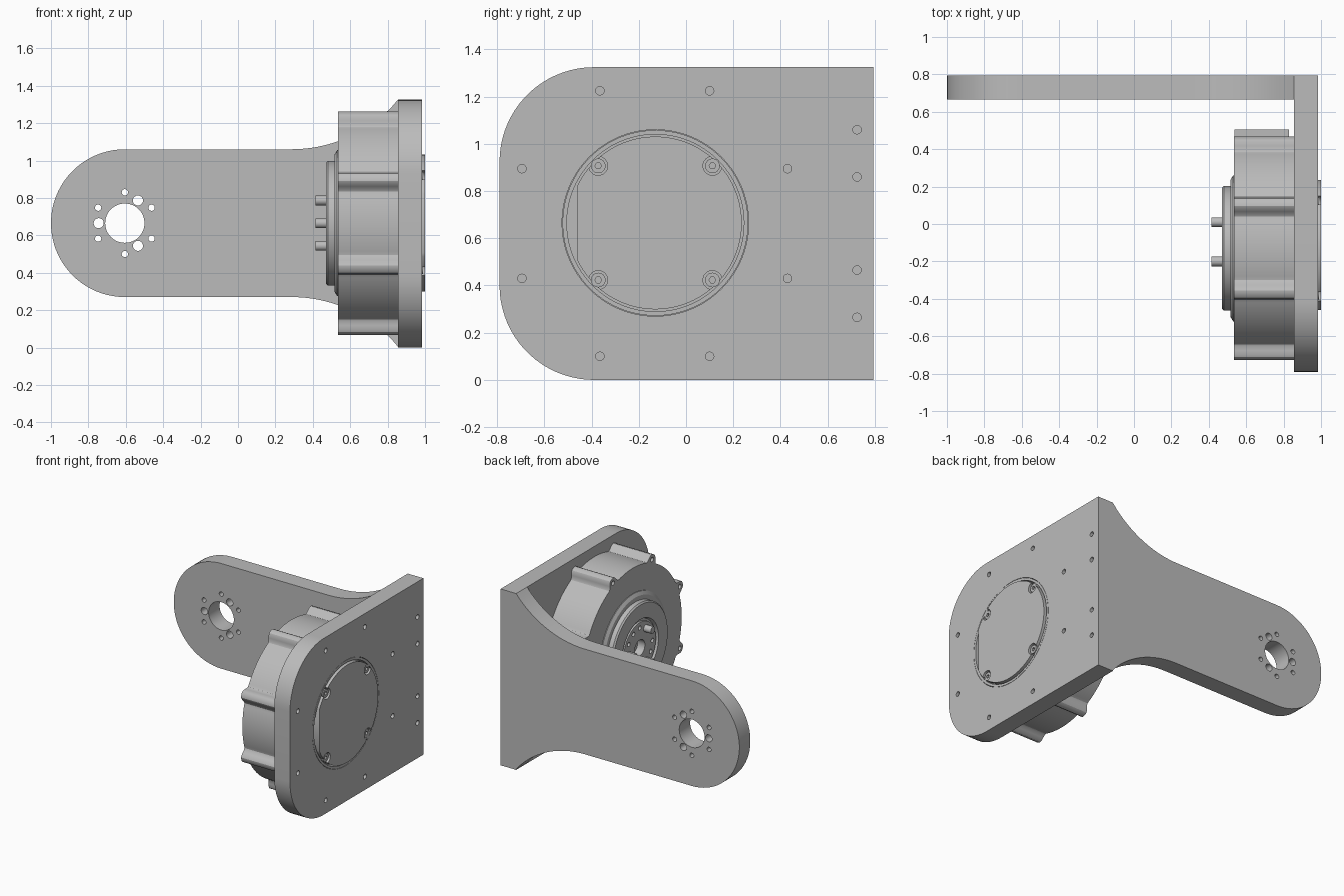
import bpy, bmesh
from math import pi, sin, cos, sqrt, exp, radians

if "Cube" in bpy.data.objects:
    bpy.data.objects.remove(bpy.data.objects["Cube"])

grey = bpy.data.materials.new("machined grey")
grey.use_nodes = True
COLOUR = (0.5, 0.5, 0.5, 1)
grey.diffuse_color = COLOUR
grey.node_tree.nodes["Principled BSDF"].inputs["Base Color"].default_value = COLOUR

CY, CZ = -0.13, 0.665           # motor axis, running along x


def circle(u, v, r, n=48, start=0.0, sweep=2 * pi):
    closed = abs(sweep - 2 * pi) < 1e-6
    steps = n if closed else n - 1
    return [(u + r * cos(start + sweep * i / steps),
             v + r * sin(start + sweep * i / steps)) for i in range(n)]


def polar(r, degrees):
    return CY + r * cos(radians(degrees)), CZ + r * sin(radians(degrees))


def add_prism(bm, pts, axis, lo, hi):
    """Extrude a (u, v) outline along x (u=y) or along y (u=x)."""
    def place(u, v, w):
        return (w, u, v) if axis == "X" else (u, w, v)
    a = [bm.verts.new(place(u, v, lo)) for u, v in pts]
    b = [bm.verts.new(place(u, v, hi)) for u, v in pts]
    bm.faces.new(a)
    bm.faces.new(b[::-1])
    for i in range(len(pts)):
        j = (i + 1) % len(pts)
        bm.faces.new((a[i], b[i], b[j], a[j]))


def make(name, bm):
    bmesh.ops.recalc_face_normals(bm, faces=bm.faces)
    mesh = bpy.data.meshes.new(name)
    bm.to_mesh(mesh)
    bm.free()
    mesh.materials.append(grey)
    ob = bpy.data.objects.new(name, mesh)
    bpy.context.collection.objects.link(ob)
    return ob


def prisms(name, items):
    bm = bmesh.new()
    for item in items:
        add_prism(bm, *item)
    return make(name, bm)


def lathe(name, profile, n=96):
    """Revolve a closed (x, radius) profile around the motor axis."""
    bm = bmesh.new()
    rings = [[bm.verts.new((x, *polar(r, 360 * i / n))) for i in range(n)]
             for x, r in profile]
    for k, ring in enumerate(rings):
        nxt = rings[(k + 1) % len(rings)]
        for i in range(n):
            j = (i + 1) % n
            bm.faces.new((ring[i], nxt[i], nxt[j], ring[j]))
    return make(name, bm)


def select(ob):
    bpy.ops.object.select_all(action="DESELECT")
    ob.select_set(True)
    bpy.context.view_layer.objects.active = ob


def cut(ob, items):
    cutter = prisms("cutter", items)
    cutter.hide_render = True
    mod = ob.modifiers.new("holes", "BOOLEAN")
    mod.operation, mod.solver, mod.object = "DIFFERENCE", "EXACT", cutter
    select(ob)
    bpy.ops.object.modifier_apply(modifier=mod.name)
    bpy.data.objects.remove(cutter)


def smooth(ob, angle=30):
    select(ob)
    bpy.ops.object.shade_smooth_by_angle(angle=radians(angle))


# Upright side plate with two rounded corners
R = 0.4
outline = [(0.795, 0), (0.795, 1.325)]
outline += circle(-0.79 + R, 1.325 - R, R, 20, pi / 2, pi / 2)
outline += circle(-0.79 + R, R, R, 20, pi, pi / 2)
plate = prisms("side_plate", [(outline, "X", 0.855, 0.985)])
spots = [(y, z) for y in (-0.365, 0.1) for z in (0.1, 1.225)]
spots += [(y, z) for y in (-0.695, 0.43) for z in (0.43, 0.895)]
spots += [(0.725, z) for z in (0.265, 0.465, 0.86, 1.06)]
cut(plate, [(circle(CY, CZ, 0.395, 96), "X", 0.8, 1.1)]
    + [(circle(y, z, 0.018, 16), "X", 0.8, 1.1) for y, z in spots])
smooth(plate)

# Rear arm with rounded end, flaring to the full plate height
AX, AR, FR = -0.605, 0.395, 0.75
flare = [(0.285 + 0.57 * i / 16, AR + FR - sqrt(FR ** 2 - (0.57 * i / 16) ** 2))
         for i in range(17)]
flare[-1] = (0.855, 0.66)
outline = [(x, CZ - h) for x, h in flare] + [(x, CZ + h) for x, h in reversed(flare)]
outline += circle(AX, CZ, AR, 40, pi / 2, pi)
arm = prisms("rear_arm", [(outline, "Y", 0.665, 0.795)])
holes = [(AX, CZ, 0.105, 48)]
holes += [(AX + 0.165 * cos(radians(a)), CZ + 0.165 * sin(radians(a)), 0.017, 16)
          for a in range(30, 390, 60)]
holes += [(AX + 0.14 * cos(radians(a)), CZ + 0.14 * sin(radians(a)), 0.027, 20)
          for a in (60, 180, 300)]
cut(arm, [(circle(*h), "Y", 0.5, 0.9) for h in holes])
smooth(arm)

# Motor housing with eight rounded bosses
outline = []
for i in range(384):
    a = 360 * i / 384
    d = radians((a % 45) - 22.5)
    outline.append(polar(0.582 + 0.06 * exp(-(d / 0.07) ** 4), a))
housing = prisms("motor_housing", [(outline, "X", 0.535, 0.855)])
cut(housing, [(circle(*polar(0.605, a + 22.5), 0.017, 16), "X", 0.5, 0.6)
              for a in range(0, 360, 45)])
smooth(housing)

# Connector block on the housing side facing the arm
prisms("connector_block", [([(0.4, 0.56), (0.505, 0.56), (0.505, 0.77), (0.4, 0.77)],
                            "X", 0.536, 0.83)])

# Stepped output flange, with a recessed face inside its ring
flange = lathe("output_flange", [
    (0.54, 0.39), (0.53, 0.39), (0.515, 0.365), (0.515, 0.333), (0.48, 0.333),
    (0.47, 0.323), (0.47, 0.215), (0.49, 0.205), (0.49, 0.19), (0.475, 0.19),
    (0.475, 0.06), (0.54, 0.06)])
cut(flange, [(circle(*polar(0.15, a), 0.016, 16), "X", 0.4, 0.5)
             for a in (30, 60, 90, 150, 180, 210, 270, 300, 330)])
smooth(flange)

# Three drive pegs
pegs = prisms("drive_pegs", [(circle(*polar(0.14, a), 0.026, 24), "X", 0.415, 0.48)
                             for a in (0, 120, 240)])
smooth(pegs)

# Rear of the motor inside the plate opening
smooth(prisms("motor_rear_floor", [(circle(CY, CZ, 0.392, 96), "X", 0.85, 0.93)]))
smooth(lathe("rear_rim", [(0.9, 0.393), (0.985, 0.393), (0.985, 0.375), (0.9, 0.375)]))

# Rear cover with one flat side, notched around the screws
start = pi - 0.45
cover = prisms("rear_cover", [(circle(CY, CZ, 0.366, 96, -start, 2 * start),
                               "X", 0.92, 1.0)])
screws = [polar(0.342, a) for a in (45, 135, 225, 315)]
cut(cover, [(circle(y, z, 0.04, 24), "X", 0.95, 1.1) for y, z in screws])
smooth(cover)

# Cover screws with sockets
bolts = prisms("cover_screws", [(circle(y, z, 0.031, 24), "X", 0.92, 0.99)
                                for y, z in screws])
cut(bolts, [(circle(y, z, 0.014, 6), "X", 0.97, 1.1) for y, z in screws])
smooth(bolts)
